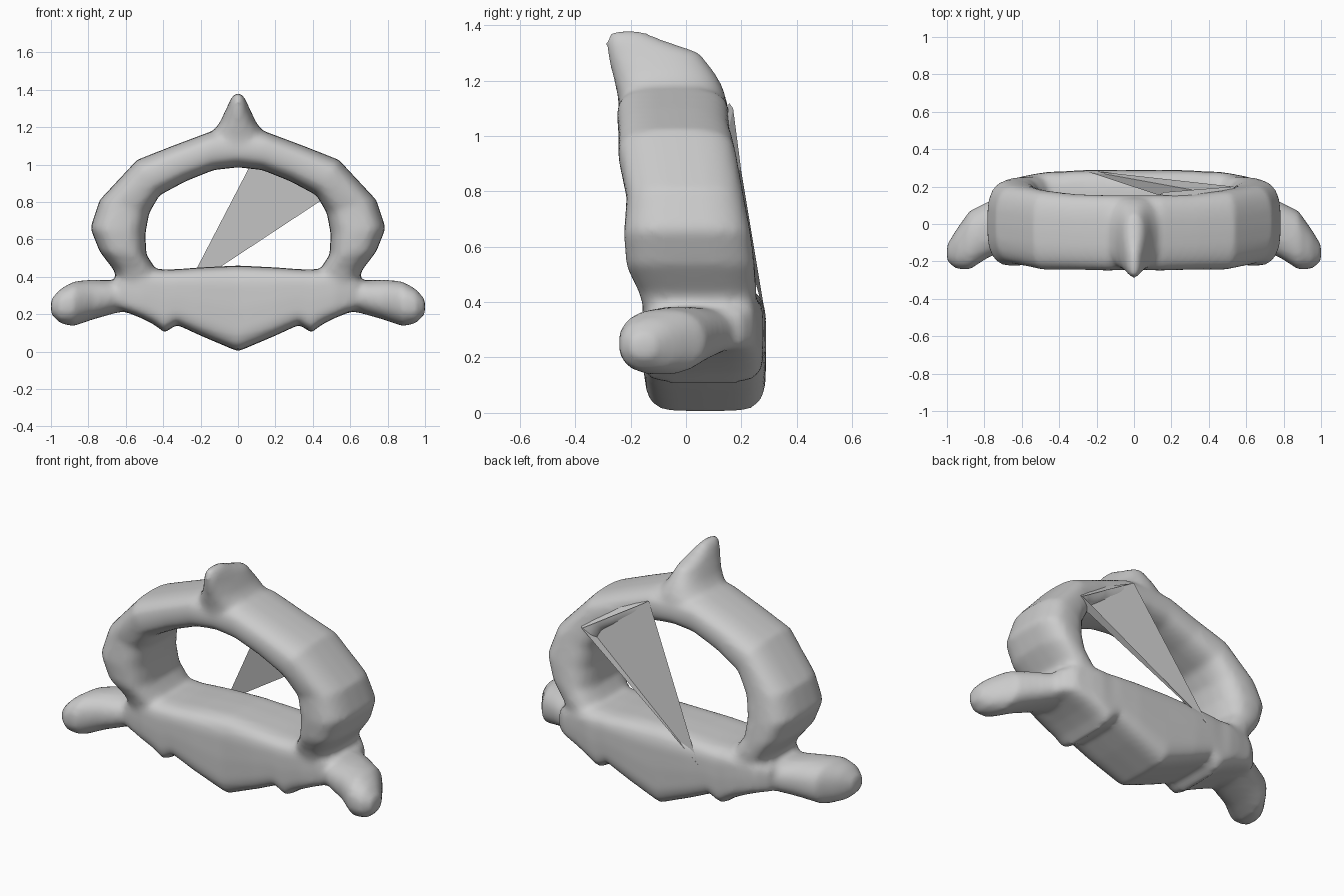
import bpy, bmesh, math
from mathutils import Vector as V

if "Cube" in bpy.data.objects:
    bpy.data.objects.remove(bpy.data.objects["Cube"])

N = 24

def power(t, p):
    return math.copysign(abs(t) ** p, t)

def loft(name, stations, p=0.6):
    """Skin rounded sections, each given as (centre, half axis u, half axis v)."""
    bm = bmesh.new()
    rings = []
    for c, u, v in stations:
        ring = []
        for i in range(N):
            a = 2 * math.pi * i / N
            ring.append(bm.verts.new(c + u * power(math.cos(a), p) + v * power(math.sin(a), p)))
        rings.append(ring)
    for r, s in zip(rings, rings[1:]):
        for i in range(N):
            j = (i + 1) % N
            bm.faces.new((r[i], r[j], s[j], s[i]))
    bm.faces.new(rings[0][::-1])
    bm.faces.new(rings[-1])
    bmesh.ops.recalc_face_normals(bm, faces=bm.faces)
    me = bpy.data.meshes.new(name)
    bm.to_mesh(me)
    bm.free()
    ob = bpy.data.objects.new(name, me)
    bpy.context.collection.objects.link(ob)
    return ob

def across(x, y0, y1, z0, z1):
    return (V((x, (y0 + y1) / 2, (z0 + z1) / 2)), V((0, (y1 - y0) / 2, 0)), V((0, 0, (z1 - z0) / 2)))

def rib(xi, zi, xo, zo, y0, y1):
    return (V(((xi + xo) / 2, (y0 + y1) / 2, (zi + zo) / 2)),
            V(((xo - xi) / 2, 0, (zo - zi) / 2)), V((0, (y1 - y0) / 2, 0)))

def mirrored(make, half):
    left = [make(*[-q if k in flip[make] else q for k, q in enumerate(s)]) for s in half[:0:-1]]
    return left + [make(*s) for s in half]

flip = {across: (0,), rib: (0, 2)}

# Wedge-shaped body with a small ridge on each side of the underside
body = loft("body", mirrored(across, [
    (0, -.15, .29, 0, .46), (.2, -.16, .29, .085, .45), (.33, -.16, .285, .145, .44),
    (.39, -.16, .28, .10, .44), (.45, -.16, .28, .145, .44), (.52, -.16, .27, .18, .44),
    (.62, -.14, .25, .22, .41), (.68, -.1, .2, .23, .37)]), .42)

# Swept-forward side processes
sides = []
for s in (1, -1):
    sides.append(loft("side_process", [across(s * x, *r) for x, *r in [
        (.5, -.1, .24, .22, .42), (.64, -.13, .2, .21, .38), (.78, -.18, .12, .17, .385),
        (.88, -.245, .07, .135, .375), (.95, -.24, -.03, .15, .335), (1.0, -.20, -.11, .2, .28)]], .85))

# Arch around the canal, its ends sunk in the body
arch = loft("arch", mirrored(rib, [
    (0, .985, 0, 1.18, -.245, .155), (.13, .97, .15, 1.175, -.25, .155),
    (.28, .91, .35, 1.10, -.245, .16), (.42, .835, .54, 1.025, -.245, .18),
    (.475, .74, .74, .81, -.215, .21), (.495, .63, .79, .66, -.225, .235),
    (.49, .52, .74, .535, -.215, .25), (.44, .44, .66, .43, -.17, .255),
    (.38, .33, .62, .27, -.13, .25)]), .7)

# Crest rising from the top of the arch
crest = loft("crest", [
    (V((0, (a + b) / 2, z)), V((w, 0, 0)), V((0, (b - a) / 2, 0))) for z, w, a, b in [
        (1.08, .18, -.24, .15), (1.16, .15, -.25, .14), (1.22, .10, -.265, .11),
        (1.30, .062, -.285, .05), (1.345, .042, -.29, -.08), (1.38, .018, -.27, -.16)]], .85)

# Fuse the parts into one smooth bone
parts = [body, arch, crest] + sides
bpy.ops.object.select_all(action='DESELECT')
for ob in parts:
    ob.select_set(True)
bpy.context.view_layer.objects.active = body
bpy.ops.object.join()
body.name = "vertebra"
rm = body.modifiers.new("fuse", 'REMESH')
rm.mode = 'VOXEL'
rm.voxel_size = .018
sm = body.modifiers.new("soften", 'SMOOTH')
sm.factor = .5
sm.iterations = 5
for m in ("fuse", "soften"):
    bpy.ops.object.modifier_apply(modifier=m)
bpy.ops.object.shade_smooth()

# Thin triangular flap stretched across the back of the canal
me = bpy.data.meshes.new("back_flap")
me.from_pydata([(.13, .155, 1.12), (.60, .13, .91), (-.28, .29, .33), (.16, .17, 1.10), (.53, .20, .87)],
               [], [(0, 1, 2), (0, 3, 1), (3, 4, 1), (1, 4, 2)])
flap = bpy.data.objects.new("back_flap", me)
bpy.context.collection.objects.link(flap)
